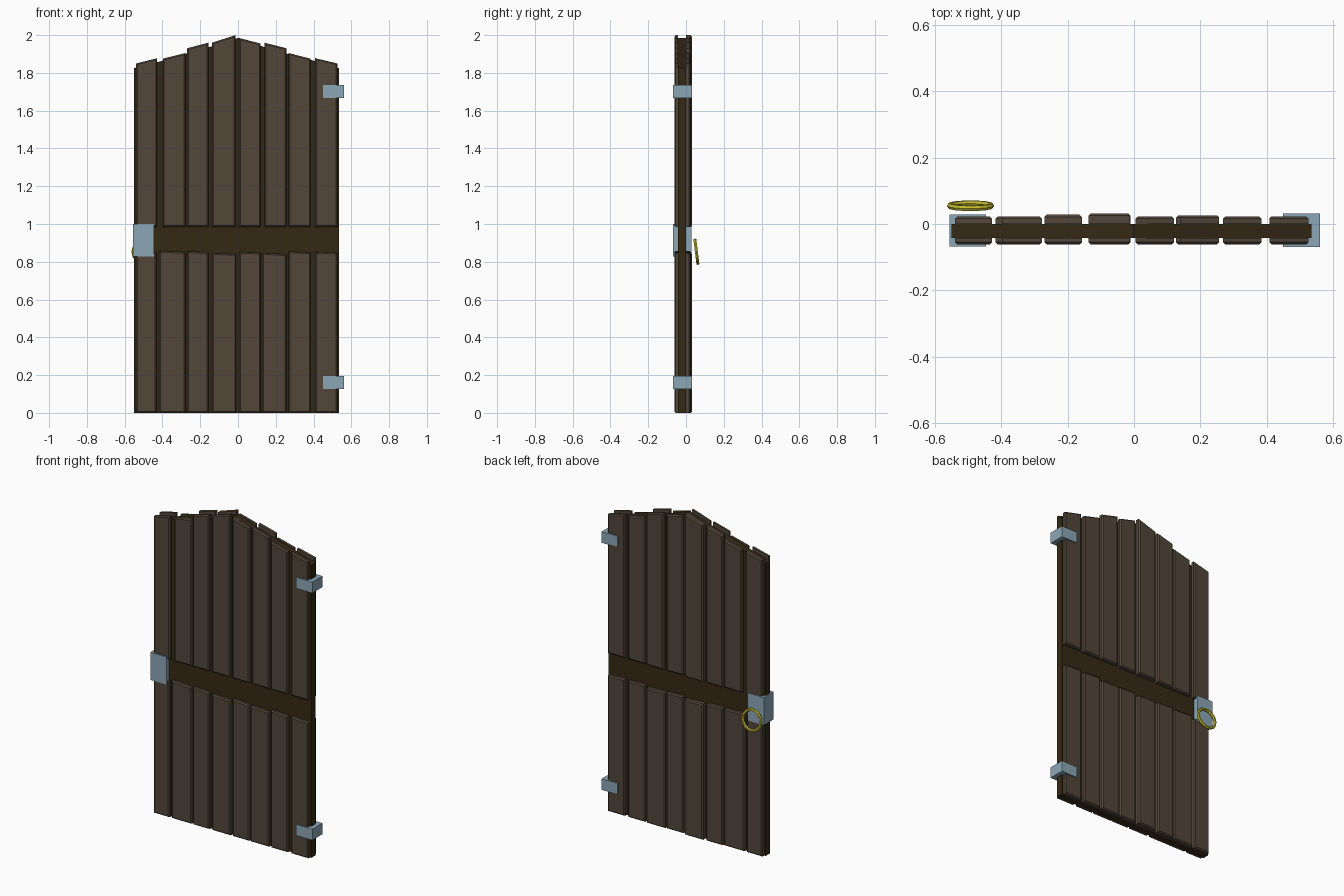
import bpy, bmesh, math
from mathutils import Vector

if "Cube" in bpy.data.objects:
    bpy.data.objects.remove(bpy.data.objects["Cube"])


def material(name, rgb):
    m = bpy.data.materials.new(name)
    m.diffuse_color = (*rgb, 1)
    m.use_nodes = True
    m.node_tree.nodes["Principled BSDF"].inputs["Base Color"].default_value = m.diffuse_color
    return m


WOOD = material("plank_wood", (0.084, 0.061, 0.042))
DARK = material("dark_wood", (0.035, 0.022, 0.007))
STEEL = material("steel", (0.26, 0.39, 0.47))
BRASS = material("brass", (0.58, 0.51, 0.03))


def prism(name, outline, y0, y1, mat, chamfer=0.0):
    """Extrude an x-z outline from y0 to y1, chamfering the rim at y1."""
    bm = bmesh.new()
    base = bm.faces.new([bm.verts.new((x, y0, z)) for x, z in outline])
    ext = bmesh.ops.extrude_face_region(bm, geom=[base], use_keep_orig=True)["geom"]
    verts = [v for v in ext if isinstance(v, bmesh.types.BMVert)]
    bmesh.ops.translate(bm, verts=verts, vec=Vector((0, y1 - y0, 0)))
    if chamfer:
        rim = [e for e in bm.edges if all(abs(v.co.y - y1) < 1e-6 for v in e.verts)]
        bmesh.ops.bevel(bm, geom=rim, offset=chamfer, segments=1, affect='EDGES')
    bmesh.ops.recalc_face_normals(bm, faces=bm.faces)
    mesh = bpy.data.meshes.new(name)
    bm.to_mesh(mesh)
    bm.free()
    ob = bpy.data.objects.new(name, mesh)
    bpy.context.collection.objects.link(ob)
    mesh.materials.append(mat)
    return ob


def box(name, x0, x1, y0, y1, z0, z1, mat):
    return prism(name, [(x0, z0), (x1, z0), (x1, z1), (x0, z1)], y0, y1, mat)


# Dark core panel with a shallow pointed top
prism("core_panel", [(-0.55, 0), (0.535, 0), (0.535, 1.825), (0.4, 1.865), (0.265, 1.90),
                     (0.13, 1.94), (0, 1.985), (-0.14, 1.94), (-0.28, 1.90),
                     (-0.415, 1.86), (-0.55, 1.825)], -0.042, 0.0, DARK)

# Planks: upper x0, x1, top z left, top z right, lower x0, x1, top z, back thickness
PLANKS = [
    (-0.54, -0.428, 1.850, 1.878, -0.54, -0.432, 0.850, 0.023),
    (-0.398, -0.278, 1.875, 1.905, -0.417, -0.278, 0.855, 0.023),
    (-0.27, -0.157, 1.930, 1.960, -0.27, -0.157, 0.853, 0.028),
    (-0.137, -0.013, 1.960, 2.000, -0.137, -0.01, 0.843, 0.032),
    (0.005, 0.12, 1.985, 1.955, 0.005, 0.12, 0.850, 0.023),
    (0.14, 0.257, 1.960, 1.930, 0.127, 0.257, 0.843, 0.026),
    (0.268, 0.385, 1.905, 1.875, 0.268, 0.385, 0.852, 0.023),
    (0.408, 0.526, 1.878, 1.850, 0.408, 0.526, 0.850, 0.023),
]
for i, (a, b, zl, zr, c, d, zt, t) in enumerate(PLANKS, 1):
    upper = [(a, 0.985), (b, 0.985), (b, zr), (a, zl)]
    lower = [(c, 0), (d, 0), (d, zt - 0.003), (c, zt + 0.003)]
    for side, y0, y1 in (("front", -0.042, -0.062), ("back", 0.0, t)):
        prism(f"{side}_upper_plank_{i}", upper, y0, y1, WOOD, 0.007)
        prism(f"{side}_lower_plank_{i}", lower, y0, y1, WOOD, 0.007)

# Lock case and two hinge blocks
box("lock_case", -0.557, -0.446, -0.068, 0.029, 0.828, 1.0, STEEL)
for name, z in (("lower_hinge", 0.127), ("upper_hinge", 1.668)):
    box(name, 0.45, 0.561, -0.069, 0.031, z, z + 0.069, STEEL)

# Pull ring, hanging slightly tilted on the back
bpy.ops.mesh.primitive_torus_add(major_segments=16, minor_segments=6, major_radius=0.062,
                                 minor_radius=0.009, location=(-0.493, 0.055, 0.853),
                                 rotation=(math.radians(97), 0, 0))
ring = bpy.context.object
ring.name = "pull_ring"
ring.data.materials.append(BRASS)
